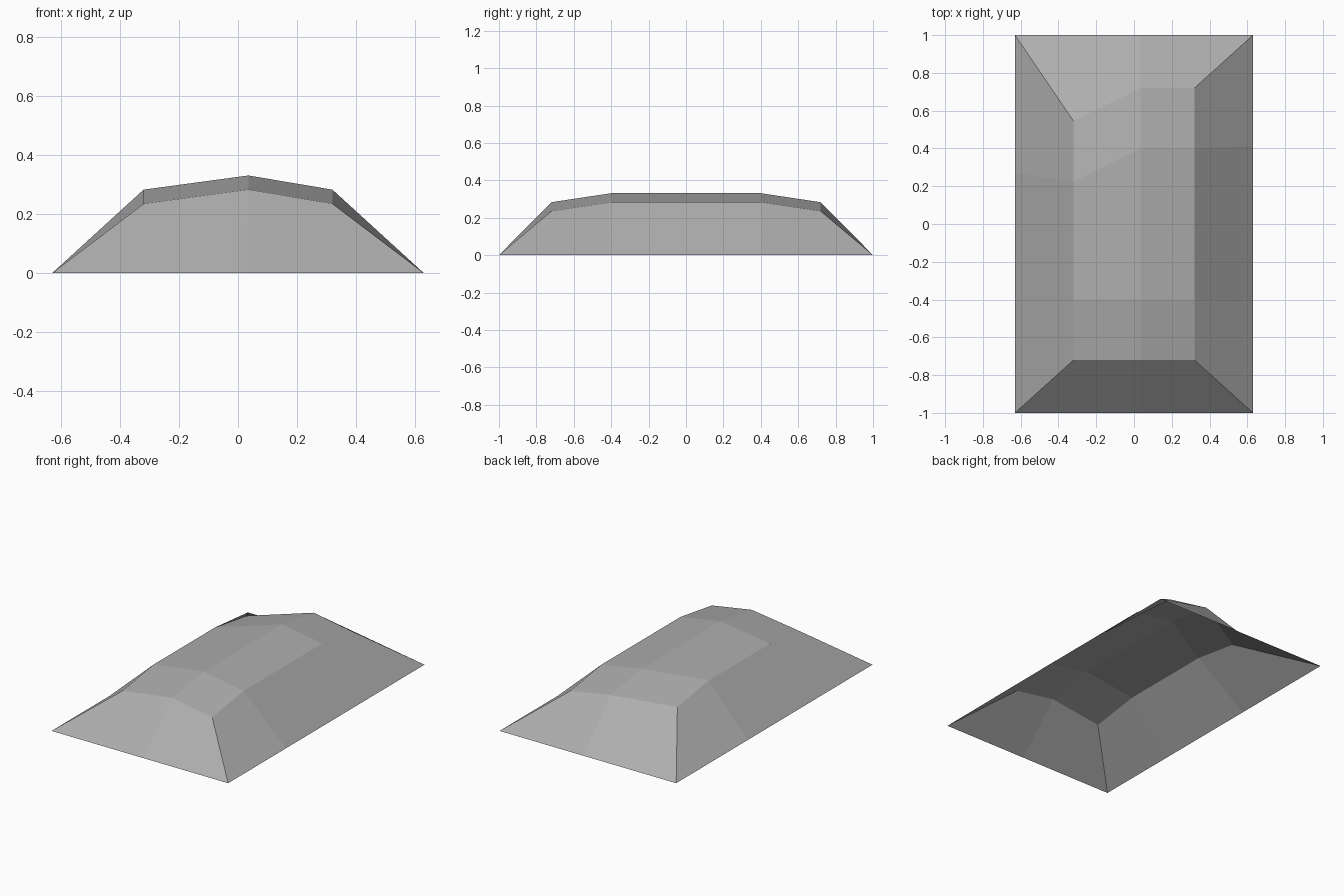
import bpy
import bmesh

cube = bpy.data.objects.get("Cube")
if cube:
    bpy.data.objects.remove(cube, do_unlink=True)

# One plain grey for the whole shell
grey = bpy.data.materials.new("stone_grey")
grey.use_nodes = True
colour = (0.42, 0.42, 0.42, 1)
grey.diffuse_color = colour
grey.node_tree.nodes["Principled BSDF"].inputs["Base Color"].default_value = colour

# Grid lines of the crown and of the rim beneath it
CROWN_X, CROWN_Y = (-0.32, 0.035, 0.32), (-0.72, -0.4, 0.4, 0.72)
RIM_X, RIM_Y = (-0.63, 0.03, 0.63), (-1, -0.41, 0.41, 1)
COLS, ROWS = len(CROWN_X), len(CROWN_Y)
EAVE, STEP = 0.235, 0.048

bm = bmesh.new()
crown, rim = {}, {}
for i in range(COLS):
    for j in range(ROWS):
        side, end = i in (0, COLS - 1), j in (0, ROWS - 1)
        y_top, y_low = CROWN_Y[j], RIM_Y[j]
        # The back half of the left-hand edge is pulled forward
        if i == 0 and j >= 2:
            y_top -= 0.175
            if not end:
                y_low -= 0.14
        z = EAVE + STEP * ((not side) + (not end))
        crown[i, j] = bm.verts.new((CROWN_X[i], y_top, z))
        if side or end:
            rim[i, j] = bm.verts.new((RIM_X[i], y_low, 0))

# Crown panels
for i in range(COLS - 1):
    for j in range(ROWS - 1):
        bm.faces.new([crown[k] for k in ((i, j), (i + 1, j), (i + 1, j + 1), (i, j + 1))])

# Sloping sides, counter-clockwise around the outline; the underside stays open
loop = [(i, 0) for i in range(COLS - 1)]
loop += [(COLS - 1, j) for j in range(ROWS - 1)]
loop += [(i, ROWS - 1) for i in range(COLS - 1, 0, -1)]
loop += [(0, j) for j in range(ROWS - 1, 0, -1)]
for a, b in zip(loop, loop[1:] + loop[:1]):
    bm.faces.new((rim[a], rim[b], crown[b], crown[a]))

mesh = bpy.data.meshes.new("mound_shell")
bm.to_mesh(mesh)
bm.free()
mesh.materials.append(grey)
shell = bpy.data.objects.new("mound_shell", mesh)
bpy.context.collection.objects.link(shell)
